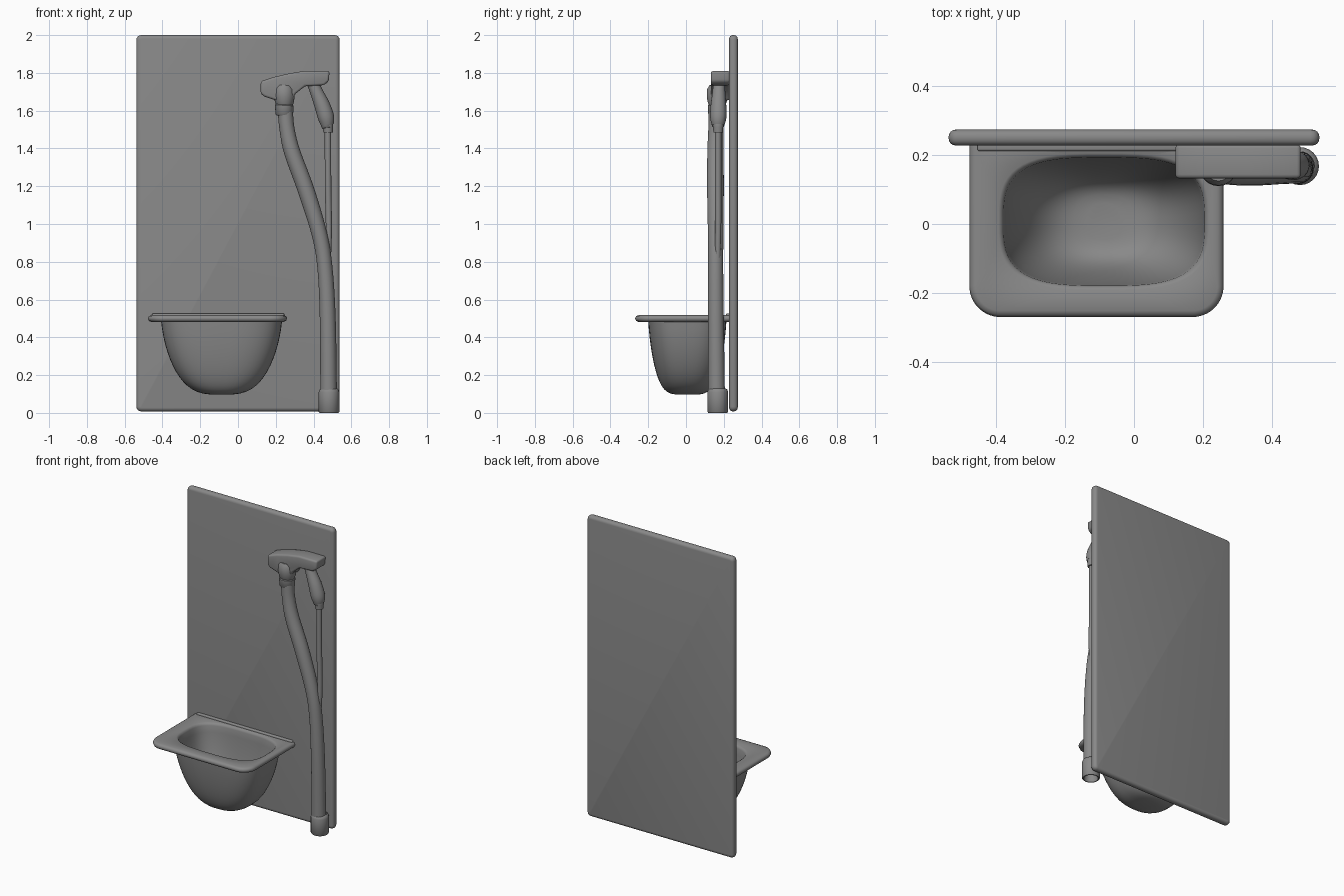
import bpy, bmesh, math
from mathutils import Vector

cube = bpy.data.objects.get("Cube")
if cube:
    bpy.data.objects.remove(cube, do_unlink=True)

grey = bpy.data.materials.new("plain grey")
grey.use_nodes = True
COLOUR = (0.25, 0.25, 0.25, 1)
grey.diffuse_color = COLOUR
grey.node_tree.nodes["Principled BSDF"].inputs["Base Color"].default_value = COLOUR


def finish(name, bm, bevel=0, segments=4, angle=40):
    """Turn a bmesh into a smooth shaded object, rounded if asked."""
    bmesh.ops.recalc_face_normals(bm, faces=bm.faces)
    mesh = bpy.data.meshes.new(name)
    bm.to_mesh(mesh)
    bm.free()
    obj = bpy.data.objects.new(name, mesh)
    bpy.context.collection.objects.link(obj)
    mesh.materials.append(grey)
    bpy.ops.object.select_all(action="DESELECT")
    obj.select_set(True)
    bpy.context.view_layer.objects.active = obj
    if bevel:
        mod = obj.modifiers.new("round", "BEVEL")
        mod.width, mod.segments, mod.limit_method = bevel, segments, "ANGLE"
        mod.angle_limit = math.radians(25)
        bpy.ops.object.modifier_apply(modifier=mod.name)
    bpy.ops.object.shade_smooth_by_angle(angle=math.radians(angle))
    return obj


def prism(name, outline, y0, y1, bevel, segments=4):
    """Extrude a front outline of (x, z) points between two depths."""
    bm = bmesh.new()
    face = bm.faces.new([bm.verts.new((x, y0, z)) for x, z in outline])
    moved = bmesh.ops.extrude_face_region(bm, geom=[face])["geom"]
    bmesh.ops.translate(bm, vec=(0, y1 - y0, 0),
                        verts=[v for v in moved if isinstance(v, bmesh.types.BMVert)])
    return finish(name, bm, bevel, segments)


def box_outline(x0, x1, z0, z1):
    return [(x0, z0), (x1, z0), (x1, z1), (x0, z1)]


def loft(name, rings, closed=False, angle=40):
    """Skin a list of point rings, capping the ends or joining them."""
    bm = bmesh.new()
    loops = [[bm.verts.new(p) for p in ring] for ring in rings]
    pairs = list(zip(loops, loops[1:]))
    if closed:
        pairs.append((loops[-1], loops[0]))
    for a, b in pairs:
        for i in range(len(a)):
            j = (i + 1) % len(a)
            bm.faces.new((a[i], a[j], b[j], b[i]))
    if not closed:
        bm.faces.new(loops[0])
        bm.faces.new(loops[-1])
    return finish(name, bm, angle=angle)


def circle(x, y, z, r, tilt=0, n=24):
    """A ring that lies flat, or leans sideways about y by tilt."""
    ring = []
    for i in range(n):
        a = math.tau * i / n
        u = r * math.cos(a)
        ring.append((x + u * math.cos(tilt), y + r * math.sin(a), z - u * math.sin(tilt)))
    return ring


def tube(name, stations, steps=6):
    """Smooth tube through (x, y, z, radius) stations."""
    p = [Vector(s) for s in stations]
    p = [2 * p[0] - p[1]] + p + [2 * p[-1] - p[-2]]
    line = []
    for a, b, c, d in zip(p, p[1:], p[2:], p[3:]):
        for k in range(steps):
            t = k / steps
            line.append(0.5 * (2 * b + (c - a) * t + (2 * a - 5 * b + 4 * c - d) * t**2
                               + (3 * b - a - 3 * c + d) * t**3))
    line.append(p[-2])
    rings = []
    for i, q in enumerate(line):
        way = line[min(i + 1, len(line) - 1)] - line[max(i - 1, 0)]
        rings.append(circle(*q, tilt=math.atan2(-way.x, -way.z)))
    return loft(name, rings)


# Wall panel
bm = bmesh.new()
bmesh.ops.create_cube(bm, size=1)
bmesh.ops.scale(bm, vec=(1.076, 0.046, 1.992), verts=bm.verts)
bmesh.ops.translate(bm, vec=(0, 0.251, 1.004), verts=bm.verts)
bmesh.ops.bevel(bm, geom=[e for e in bm.edges if abs(e.verts[0].co.y - e.verts[1].co.y) > 0.01],
                offset=0.025, segments=4, profile=0.5, affect="EDGES")
finish("wall_panel", bm, 0.02, 4)

# Basin: inside, rim and outside lofted as one skin
CX, CY, PER = -0.087, 0.007, 14


def bowl_ring(hx, hy, z, power):
    ring = []
    for k in range(4):
        for j in range(PER):
            a = math.radians(90 * (k + (j + 0.5) / PER))
            c, s = math.cos(a), math.sin(a)
            ring.append((CX + hx * math.copysign(abs(c) ** (2 / power), c),
                         CY + hy * math.copysign(abs(s) ** (2 / power), s), z))
    return ring


def rim_ring(inset, z):
    x0, x1, y0, y1 = -0.478 + inset, 0.26 - inset, -0.27 + inset, 0.235
    ring = []
    for k in range(4):
        r = 0.012 if k < 2 else 0.09 - inset
        cx = x1 - r if k in (0, 3) else x0 + r
        cy = y1 - r if k < 2 else y0 + r
        for j in range(PER):
            a = math.radians(90 * (k + j / (PER - 1)))
            ring.append((cx + r * math.cos(a), cy + r * math.sin(a), z))
    return ring


def bowl_wall(top, bottom, hx, hy):
    """Rings of a round-bottomed tub from its mouth downwards."""
    rings = []
    for i in range(15):
        t = i / 14 * math.radians(86)
        drop = math.sin(t)
        shape_x = math.cos(t) ** 0.62
        shape_y = math.cos(t) ** 0.42
        lean = 1 - 0.12 * drop
        rings.append(bowl_ring(hx * shape_x * lean, hy * shape_y * lean,
                               top + (bottom - top) * drop, 3.2 - 0.7 * drop))
    return rings


inside = bowl_wall(0.5, 0.118, 0.292, 0.186)[::-1]
lip = [bowl_ring(0.297, 0.19, 0.511, 3.2), bowl_ring(0.306, 0.198, 0.516, 3.2)]
rim = [rim_ring(i, z) for i, z in ((0.018, 0.517), (0.006, 0.512), (0, 0.5),
                                   (0.006, 0.487), (0.018, 0.482))]
outside = bowl_wall(0.482, 0.096, 0.32, 0.207)
loft("basin", inside + lip + rim + outside, angle=60)
prism("basin_back_ledge", box_outline(-0.455, 0.245, 0.5, 0.526), 0.212, 0.24, 0.006, 3)

# Thick hose with its open collar at the floor
tube("hose", [(0.25, 0.16, 1.6, 0.04), (0.26, 0.158, 1.5, 0.04), (0.287, 0.156, 1.38, 0.043),
              (0.36, 0.156, 1.18, 0.044), (0.43, 0.157, 0.95, 0.041), (0.46, 0.157, 0.77, 0.04),
              (0.475, 0.158, 0.5, 0.042), (0.48, 0.162, 0.08, 0.044)])
collar = ((0.0, 0.044), (0.0, 0.05), (0.006, 0.055), (0.11, 0.055),
          (0.124, 0.05), (0.13, 0.042), (0.07, 0.038))
loft("hose_collar", [circle(0.482, 0.168, z, r) for z, r in collar], closed=True)

# Thin feed hose that joins the thick one
tube("feed_hose", [(0.476, 0.17, 1.5, 0.017), (0.477, 0.17, 1.2, 0.017),
                   (0.481, 0.17, 0.95, 0.016), (0.472, 0.165, 0.7, 0.014)])

# Head bracket, its hose connector and the handle
prism("head_bracket", [(0.12, 1.755), (0.12, 1.69), (0.14, 1.675), (0.2, 1.655), (0.285, 1.655),
                       (0.305, 1.69), (0.355, 1.73), (0.455, 1.735), (0.48, 1.755),
                       (0.485, 1.81), (0.35, 1.81), (0.27, 1.797), (0.19, 1.778)],
      0.132, 0.232, 0.012, 3)
connector = ((1.735, 0.04), (1.715, 0.053), (1.675, 0.055), (1.645, 0.05), (1.632, 0.045),
             (1.628, 0.049), (1.58, 0.047), (1.572, 0.04))
loft("hose_connector", [circle(0.245, 0.165, z, r, 0.06) for z, r in connector])
tube("spray_handle", [(0.39, 0.175, 1.76, 0.03), (0.415, 0.174, 1.7, 0.034),
                      (0.445, 0.172, 1.63, 0.041), (0.466, 0.171, 1.565, 0.043),
                      (0.474, 0.17, 1.522, 0.033), (0.476, 0.17, 1.518, 0.028),
                      (0.477, 0.17, 1.485, 0.025)], steps=4)
